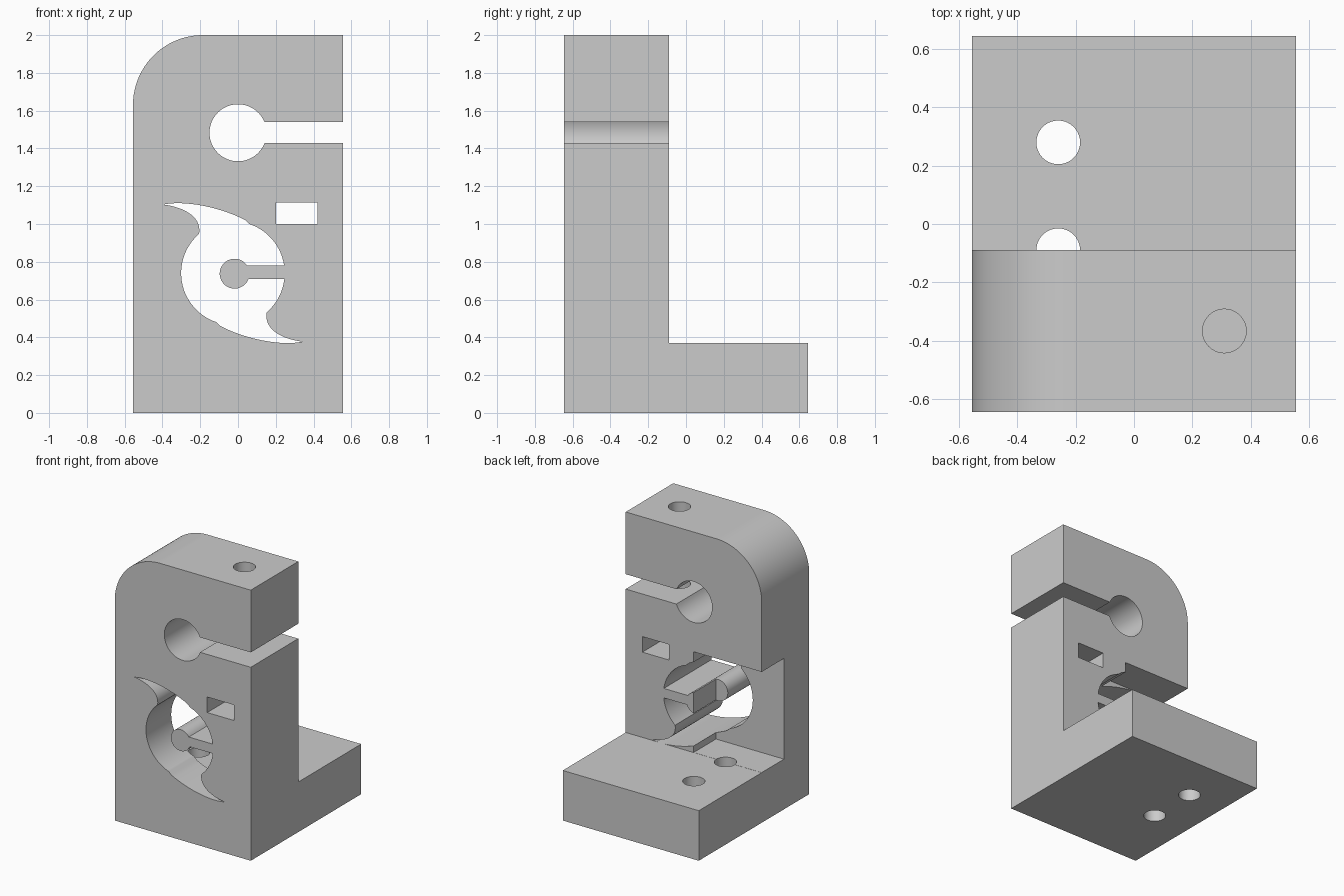
import bpy, bmesh
from math import sin, cos, asin, atan2, pi
from mathutils import Vector
from mathutils.geometry import interpolate_bezier

cube = bpy.data.objects.get("Cube")
if cube:
    bpy.data.objects.remove(cube)

HALF_X, FRONT, BACK, STEP = 0.556, -0.645, 0.645, -0.09
BASE_TOP, TOP = 0.37, 2.0

grey = bpy.data.materials.new("plain grey")
grey.use_nodes = True
grey.diffuse_color = (0.6, 0.6, 0.6, 1)
grey.node_tree.nodes["Principled BSDF"].inputs["Base Color"].default_value = (0.6, 0.6, 0.6, 1)


def prism(name, loop, sweep):
    """Closed solid from a loop of 3D points swept along a vector."""
    bm = bmesh.new()
    near = [bm.verts.new(p) for p in loop]
    far = [bm.verts.new(Vector(p) + Vector(sweep)) for p in loop]
    bm.faces.new(near)
    bm.faces.new(far[::-1])
    for i in range(len(loop)):
        bm.faces.new((near[i], near[i - 1], far[i - 1], far[i]))
    bmesh.ops.recalc_face_normals(bm, faces=bm.faces[:])
    mesh = bpy.data.meshes.new(name)
    bm.to_mesh(mesh)
    bm.free()
    mesh.materials.append(grey)
    obj = bpy.data.objects.new(name, mesh)
    bpy.context.scene.collection.objects.link(obj)
    return obj


def front_prism(name, points, y0, y1):
    return prism(name, [(x, y0, z) for x, z in points], (0, y1 - y0, 0))


def box(name, x0, x1, y0, y1, z0, z1):
    return front_prism(name, [(x0, z0), (x1, z0), (x1, z1), (x0, z1)], y0, y1)


def arc(cx, cz, r, a0, a1, n=32):
    return [(cx + r * cos(a0 + (a1 - a0) * i / n),
             cz + r * sin(a0 + (a1 - a0) * i / n)) for i in range(n + 1)]


def bore(name, x, y, r, z0, z1):
    ring = arc(x, y, r, 0, 2 * pi, 40)[:-1]
    return prism(name, [(a, b, z0) for a, b in ring], (0, 0, z1 - z0))


def curve(*knots):
    pts = interpolate_bezier(*[Vector((x, z, 0)) for x, z in knots], 16)
    return [(p.x, p.y) for p in pts]


def select(obj):
    bpy.ops.object.select_all(action="DESELECT")
    obj.select_set(True)
    bpy.context.view_layer.objects.active = obj


def cut(obj, cutter):
    cutter.hide_render = True
    mod = obj.modifiers.new("cut", "BOOLEAN")
    mod.operation, mod.solver, mod.object = "DIFFERENCE", "EXACT", cutter
    select(obj)
    bpy.ops.object.modifier_apply(modifier=mod.name)
    bpy.data.objects.remove(cutter)


# Block with one rounded top corner
R = 0.37
outline = [(-HALF_X, 0), (HALF_X, 0), (HALF_X, TOP)]
outline += arc(R - HALF_X, TOP - R, R, pi / 2, pi)
bracket = front_prism("clamp_bracket", outline, FRONT, BACK)

# Space above the foot, and the pocket behind the upright
cut(bracket, box("step_cutter", -1, 1, STEP, 1, BASE_TOP, 3))
cut(bracket, box("pocket_cutter", -1, 0, -0.35, 0, BASE_TOP + 0.001, 1.115))

# Clamp bore with its open slot
cz, r, low, high = 1.483, 0.151, 1.43, 1.54
keyhole = arc(0, cz, r, asin((high - cz) / r), 2 * pi + asin((low - cz) / r), 48)
keyhole += [(1, low), (1, high)]
cut(bracket, front_prism("clamp_cutter", keyhole, -1, 0))

# Two-horned opening, leaving a round pin on an arm inside it
CX, CZ, CR = -0.027, 0.74, 0.274


def turned(points):
    return [(2 * CX - x, 2 * CZ - z) for x, z in points]


tip, outer_end, inner_end = (-0.396, 1.103), (0.063, 1.007), (-0.206, 0.948)
outer = curve(tip, (-0.27, 1.13), (-0.06, 1.08), outer_end)
inner = curve(inner_end, (-0.19, 1.04), (-0.29, 1.09), tip)
a0 = atan2(outer_end[1] - CZ, outer_end[0] - CX)
a1 = atan2(CZ - inner_end[1], CX - inner_end[0])
arm_low, arm_high = 0.709, 0.779
pin_x, pin_z, pin_r = -0.018, 0.737, 0.079
pin_side = arc(CX, CZ, CR, a0, asin((arm_high - CZ) / CR), 20)
pin_side += arc(pin_x, pin_z, pin_r, asin((arm_high - pin_z) / pin_r),
                2 * pi + asin((arm_low - pin_z) / pin_r))
pin_side += arc(CX, CZ, CR, asin((arm_low - CZ) / CR), a1, 16)
plain_side = turned(arc(CX, CZ, CR, a0, a1, 40))
opening = outer[:-1] + pin_side + turned(inner[1:-1])
opening += turned(outer[:-1]) + plain_side + inner[1:-1]
cut(bracket, front_prism("horn_cutter", opening, -1, -0.05))

# Nut window and clamp screw bore
cut(bracket, box("window_cutter", 0.2, 0.42, -1, 0, 1.0, 1.115))
cut(bracket, bore("screw_cutter", 0.31, -0.367, 0.075, 1.06, 3))

# Two mounting bores through the foot
for y in (0.28, -0.09):
    cut(bracket, bore("mount_cutter", -0.26, y, 0.075, -1, 0.6))

# Smooth bores and curves, sharp edges elsewhere
select(bracket)
bpy.ops.object.shade_smooth_by_angle(angle=pi / 6)
weighted = bracket.modifiers.new("flat_normals", "WEIGHTED_NORMAL")
weighted.keep_sharp = True
